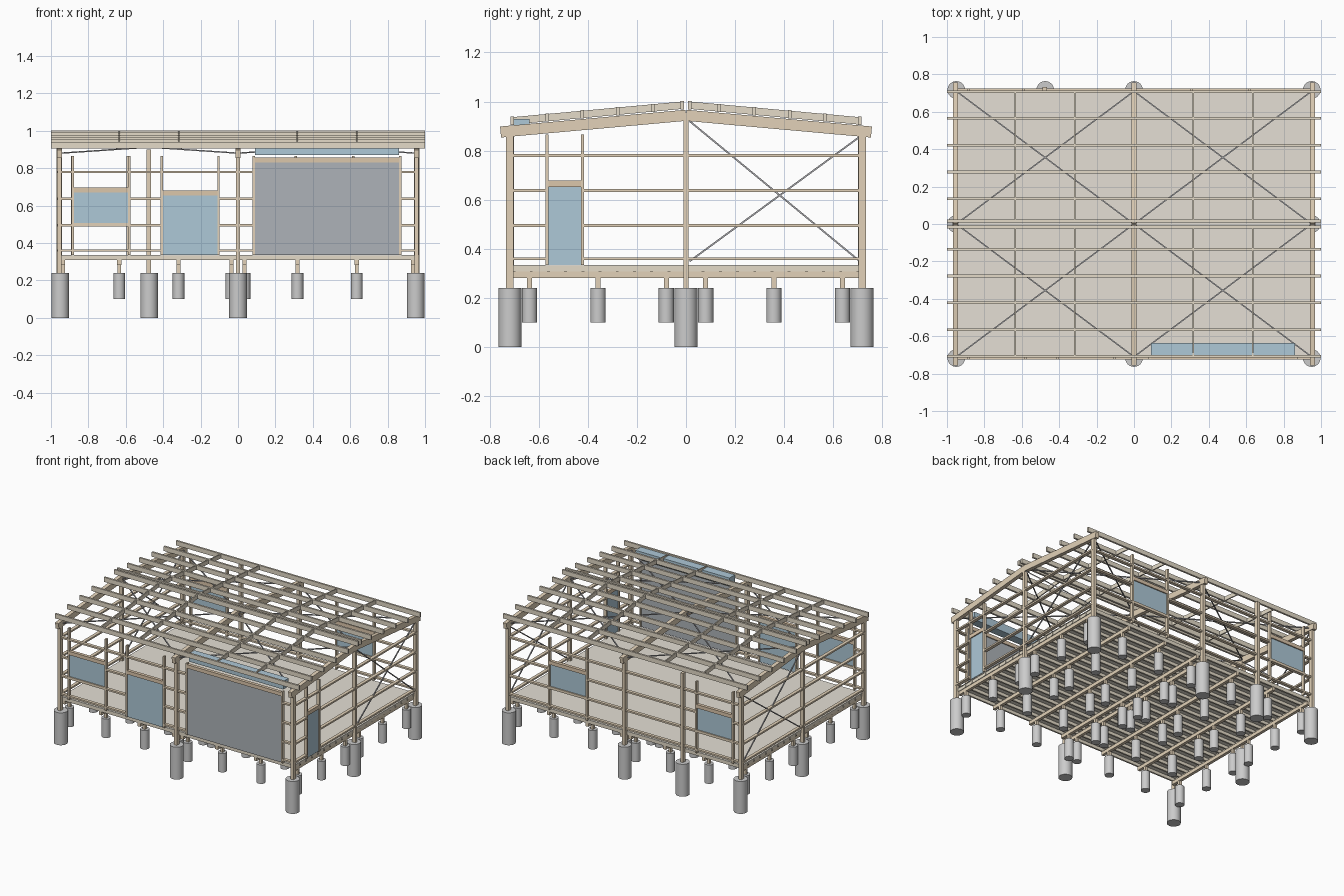
import bpy, bmesh, math
from mathutils import Vector, Matrix

if "Cube" in bpy.data.objects:
    bpy.data.objects.remove(bpy.data.objects["Cube"])

COL = {
    "steel": (0.76, 0.64, 0.48, 1), "light": (0.78, 0.71, 0.58, 1),
    "header": (0.72, 0.57, 0.41, 1), "floor": (0.78, 0.74, 0.66, 0.8),
    "glass": (0.42, 0.58, 0.68, 0.55), "shutter": (0.42, 0.45, 0.48, 0.55),
    "rod": (0.4, 0.4, 0.42, 1), "concrete": (0.66, 0.66, 0.64, 1),
}
MATS = {}
for key, c in COL.items():
    MATS[key] = bpy.data.materials.new(key)
    MATS[key].diffuse_color = c
parts = {}


def mesh_of(name, mat):
    if name not in parts:
        parts[name] = (bmesh.new(), mat)
    return parts[name][0]


def box(name, mat, x0, x1, y0, y1, z0, z1):
    m = Matrix.Translation(((x0 + x1) / 2, (y0 + y1) / 2, (z0 + z1) / 2)) @ \
        Matrix.Diagonal((abs(x1 - x0), abs(y1 - y0), abs(z1 - z0), 1))
    bmesh.ops.create_cube(mesh_of(name, mat), size=1, matrix=m)


def beam(name, mat, p, q, w, h):
    p, q = Vector(p), Vector(q)
    d = (q - p).normalized()
    s = d.cross(Vector((0, 0, 1))).normalized()
    rot = Matrix((d, s, s.cross(d))).transposed().to_4x4()
    m = Matrix.Translation((p + q) / 2) @ rot @ Matrix.Diagonal(((q - p).length, w, h, 1))
    bmesh.ops.create_cube(mesh_of(name, mat), size=1, matrix=m)


def pier(name, x, y, r, z0, z1):
    bmesh.ops.create_cone(mesh_of(name, "concrete"), cap_ends=True, segments=24,
                          radius1=r, radius2=r, depth=z1 - z0,
                          matrix=Matrix.Translation((x, y, (z0 + z1) / 2)))


X, Y, SL = 0.955, 0.717, 0.09

# Main columns on deep piers
cols = [(x, y, 0.88) for x in (-X, 0, X) for y in (-Y, Y)]
cols += [(-X, 0, 0.93), (X, 0, 0.93), (-0.477, Y, 0.9)]
for x, y, top in cols:
    pier("main_piers", x * 0.995, y, 0.047, 0, 0.24)
    w, d = (0.011, 0.015) if y else (0.015, 0.01)
    box("columns", "steel", x - w, x + w, y - d, y + d, 0.24, top)

# Floor stumps, bearers, joists, rims and deck
for x in [s * v for v in (0.035, 0.318, 0.635, 0.935) for s in (-1, 1)]:
    for y in [s * v for v in (0.08, 0.358, 0.637) for s in (-1, 1)]:
        pier("floor_piers", x, y, 0.031, 0.1, 0.24)
        box("floor_stumps", "steel", x - 0.01, x + 0.01, y - 0.01, y + 0.01, 0.24, 0.283)
    box("floor_bearers", "steel", x - 0.011, x + 0.011, -0.705, 0.705, 0.282, 0.308)
for i in range(21):
    y = -0.7 + i * 0.07
    box("floor_joists", "light", -0.953, 0.953, y - 0.006, y + 0.006, 0.308, 0.331)
for s in (-1, 1):
    box("floor_rims", "light", s * 0.942, s * 0.95, -0.7, 0.7, 0.308, 0.331)
box("floor_deck", "floor", -0.955, 0.955, -0.706, 0.706, 0.331, 0.335)

# Rafters of the three portal frames
for x in (-X, 0, X):
    for s in (-1, 1):
        beam("rafters", "steel", (x, 0, 0.944), (x, s * 0.755, 0.944 - SL * 0.755), 0.028, 0.045)

# Roof purlins, bridging and diagonal rods
for s in (-1, 1):
    for y in (0.016, 0.135, 0.278, 0.422, 0.565, 0.708):
        z = 0.986 - SL * y
        box("purlins", "light", -1, 1, s * y - 0.007, s * y + 0.007, z - 0.017, z + 0.017)
    for x in (-0.635, -0.318, 0.318, 0.635):
        beam("purlin_bridging", "light", (x, s * 0.016, 0.985), (x, s * 0.708, 0.985 - SL * 0.708), 0.008, 0.03)
    for t in (-1, 1):
        lo = 0.944 - SL * 0.71
        beam("roof_braces", "rod", (0, 0, 0.944), (t * 0.95, s * 0.71, lo), 0.007, 0.007)
        beam("roof_braces", "rod", (t * 0.95, 0, 0.944), (0, s * 0.71, lo), 0.007, 0.007)
    # Diagonal rods in the end walls
    beam("wall_braces", "rod", (s * X, 0.015, 0.92), (s * X, 0.705, 0.352), 0.007, 0.007)
    beam("wall_braces", "rod", (s * X, 0.015, 0.35), (s * X, 0.705, 0.855), 0.007, 0.007)


def wall_box(name, mat, along, c, u0, u1, d, z0, z1):
    if along == "x":
        box(name, mat, u0, u1, c - d, c + d, z0, z1)
    else:
        box(name, mat, c - d, c + d, u0, u1, z0, z1)


def wall(along, c, half, openings):
    # Girts, interrupted where they would cross an opening
    for z in (0.36, 0.495, 0.637, 0.78):
        u = -half
        for name, mat, a, b, z0, z1 in openings:
            if z0 < z < z1:
                wall_box("wall_girts", "steel", along, c, u, a, 0.012, z - 0.006, z + 0.006)
                u = b
        wall_box("wall_girts", "steel", along, c, u, half, 0.012, z - 0.006, z + 0.006)
    # Jambs, headers, sills and panels
    for name, mat, a, b, z0, z1 in openings:
        for u in (a - 0.006, b + 0.006):
            wall_box("opening_jambs", "steel", along, c, u - 0.006, u + 0.006, 0.012, 0.335, 0.865)
        wall_box("opening_headers", "header", along, c, a, b, 0.012, z1, z1 + 0.027)
        if z0 > 0.4:
            wall_box("window_sills", "steel", along, c, a, b, 0.012, z0 - 0.008, z0)
        wall_box(name, mat, along, c, a, b, 0.004, z0, z1)


wall("x", -0.713, X, [("front_window", "glass", -0.878, -0.588, 0.508, 0.67),
                      ("front_door", "glass", -0.402, -0.11, 0.335, 0.654),
                      ("roller_door", "shutter", 0.09, 0.862, 0.335, 0.83)])
wall("x", 0.713, X, [("back_window_left", "glass", -0.88, -0.595, 0.508, 0.67),
                     ("back_window_right", "glass", 0.315, 0.61, 0.508, 0.67)])
wall("y", X, Y, [("side_door", "glass", -0.56, -0.428, 0.335, 0.652)])
wall("y", -X, Y, [])

# Housing for the roller door curtain
box("roller_housing", "glass", 0.09, 0.862, -0.7, -0.637, 0.87, 0.93)

# Turn the collected meshes into objects
for name, (bm, mat) in parts.items():
    bmesh.ops.recalc_face_normals(bm, faces=bm.faces)
    if "piers" in name:
        for f in bm.faces:
            f.smooth = len(f.verts) == 4
        for e in bm.edges:
            e.smooth = all(len(f.verts) == 4 for f in e.link_faces)
    me = bpy.data.meshes.new(name)
    bm.to_mesh(me)
    bm.free()
    me.materials.append(MATS[mat])
    bpy.context.collection.objects.link(bpy.data.objects.new(name, me))

for m in bpy.data.materials:
    if m.users and not m.is_grease_pencil:
        m.use_nodes = True
        m.node_tree.nodes["Principled BSDF"].inputs["Base Color"].default_value = m.diffuse_color
